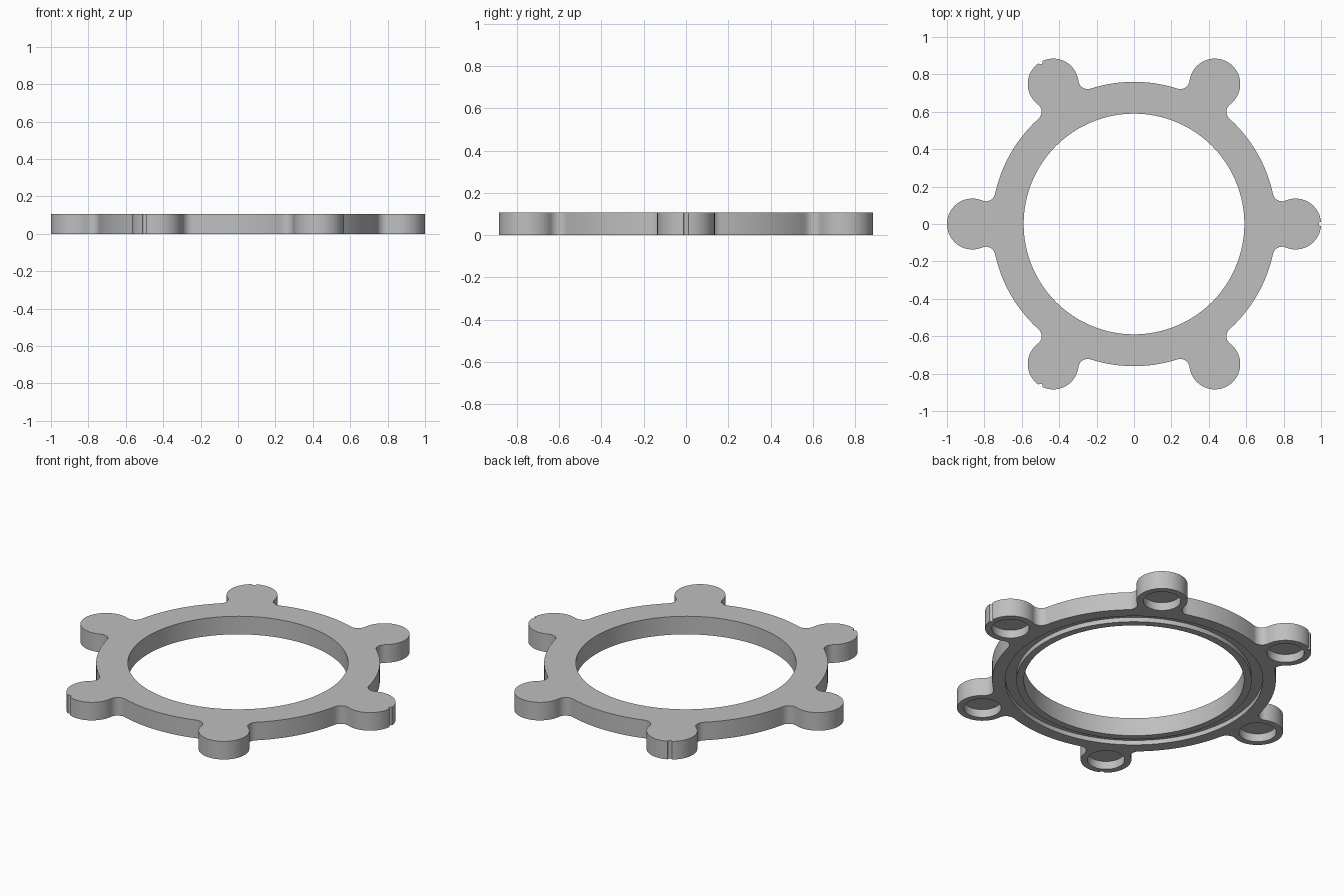
import bpy
import bmesh
from math import acos, asin, atan2, cos, sin, pi, radians, sqrt
from mathutils import Matrix, Vector

HEIGHT = 0.107
RING_R, BORE_R = 0.76, 0.59
LOBE_R, LOBE_DIST = 0.136, 0.864
FILLET_R = 0.05
NOTCH_R = 0.012
POCKET_R, POCKET_DEPTH = 0.1, 0.048
GROOVE_IN, GROOVE_OUT, GROOVE_DEPTH = 0.63, 0.69, 0.027

cube = bpy.data.objects.get("Cube")
if cube:
    bpy.data.objects.remove(cube, do_unlink=True)

grey = bpy.data.materials.new("plain grey")
grey.use_nodes = True
colour = (0.52, 0.52, 0.52, 1)
grey.diffuse_color = colour
grey.node_tree.nodes["Principled BSDF"].inputs["Base Color"].default_value = colour


def arc(centre, radius, start, end, steps):
    """Points along an arc, both ends included."""
    return [Vector((centre[0] + radius * cos(start + (end - start) * i / steps),
                    centre[1] + radius * sin(start + (end - start) * i / steps)))
            for i in range(steps + 1)]


def circle(radius, steps=128, centre=(0, 0)):
    return arc(centre, radius, 0, 2 * pi, steps)[:-1]


def prism(name, loop, z0, z1):
    """Closed solid standing on a flat outline."""
    bm = bmesh.new()
    base = bm.faces.new([bm.verts.new((p.x, p.y, z0)) for p in loop])
    top = bmesh.ops.extrude_face_region(bm, geom=[base])["geom"]
    bmesh.ops.translate(bm, vec=(0, 0, z1 - z0),
                        verts=[v for v in top if isinstance(v, bmesh.types.BMVert)])
    bmesh.ops.recalc_face_normals(bm, faces=bm.faces)
    mesh = bpy.data.meshes.new(name)
    bm.to_mesh(mesh)
    bm.free()
    obj = bpy.data.objects.new(name, mesh)
    bpy.context.collection.objects.link(obj)
    return obj


def cut(target, cutter):
    """Subtract the cutter, then discard it."""
    cutter.hide_render = True
    mod = target.modifiers.new("cut", "BOOLEAN")
    mod.operation, mod.solver, mod.object = "DIFFERENCE", "EXACT", cutter
    bpy.context.view_layer.objects.active = target
    bpy.ops.object.modifier_apply(modifier=mod.name)
    bpy.data.objects.remove(cutter, do_unlink=True)


def lobe_section(notched):
    """Outline of one sixth: fillet, lobe, fillet, then rim to the next lobe."""
    a, b = RING_R + FILLET_R, LOBE_R + FILLET_R
    fx = (a * a + LOBE_DIST ** 2 - b * b) / (2 * LOBE_DIST)
    fy = sqrt(a * a - fx * fx)
    rim = atan2(fy, fx)
    side = atan2(fy, fx - LOBE_DIST)
    fillet = arc((fx, fy), FILLET_R, side - pi, rim - pi, 10)
    # upper half of the lobe, with a half notch at its tip when needed
    if notched:
        edge = 2 * asin(NOTCH_R / (2 * LOBE_R))
        bend = acos(NOTCH_R / (2 * LOBE_R))
        tip = (LOBE_DIST + LOBE_R, 0)
        half = arc(tip, NOTCH_R, pi, pi - bend, 5)
        half += arc((LOBE_DIST, 0), LOBE_R, edge, side, 28)[1:]
    else:
        half = arc((LOBE_DIST, 0), LOBE_R, 0, side, 28)
    half += fillet[1:]
    lower = [Vector((p.x, -p.y)) for p in reversed(half[1:])]
    return lower + half + arc((0, 0), RING_R, rim, pi / 3 - rim, 20)[1:-1]


# Lobed ring body, with a notch on every other lobe
outline = []
for k in range(6):
    turn = Matrix.Rotation(k * pi / 3, 2)
    outline += [turn @ p for p in lobe_section(k % 2 == 0)]
body = prism("lobed_ring", outline, 0, HEIGHT)
cut(body, prism("bore_cutter", circle(BORE_R), -0.1, 0.3))

# Sealing groove in the underside
groove = prism("groove_cutter", circle(GROOVE_OUT), -0.1, GROOVE_DEPTH)
cut(groove, prism("groove_core", circle(GROOVE_IN), -0.2, 0.2))
cut(body, groove)

# Round blind pocket under each lobe
for k in range(6):
    centre = (LOBE_DIST * cos(k * pi / 3), LOBE_DIST * sin(k * pi / 3))
    cut(body, prism("pocket_cutter", circle(POCKET_R, 64, centre), -0.1, POCKET_DEPTH))

body.data.materials.clear()
body.data.materials.append(grey)
bpy.ops.object.select_all(action="DESELECT")
body.select_set(True)
bpy.context.view_layer.objects.active = body
bpy.ops.object.shade_smooth_by_angle(angle=radians(30))
